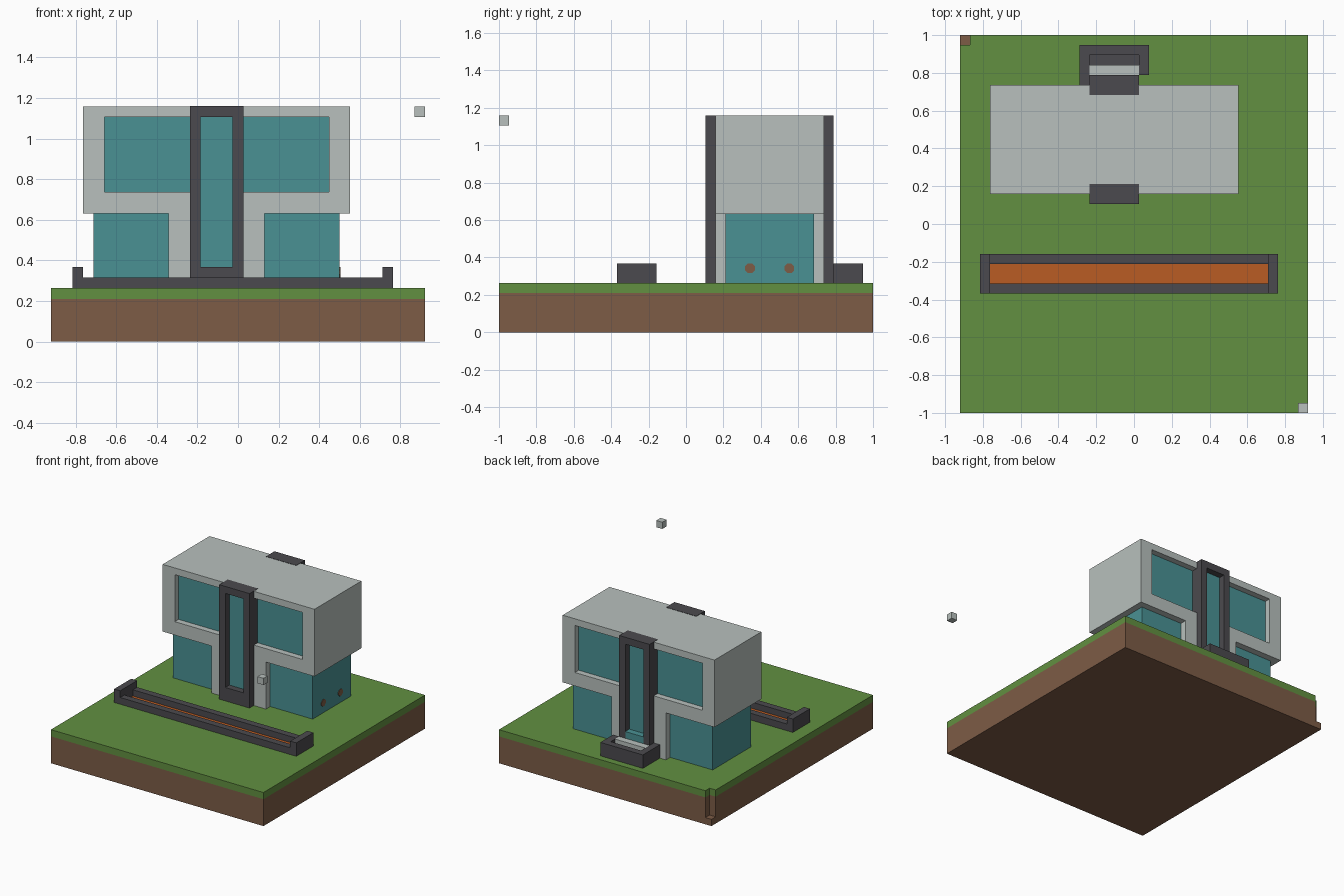
import bpy
import bmesh
import math
from mathutils import Matrix, Vector

cube = bpy.data.objects.get("Cube")
if cube:
    bpy.data.objects.remove(cube, do_unlink=True)

# Everything sits on a grid of small cells, counted from the left front corner
U = 2 / 38
NX, NY = 35, 38
MID_Y = 27.5  # middle line of the house, in cells


def at(x, y, z):
    return Vector(((x - NX / 2) * U, (y - NY / 2) * U, z * U))


def linear(c):
    c /= 255
    return c / 12.92 if c <= 0.04045 else ((c + 0.055) / 1.055) ** 2.4


def material(name, r, g, b):
    m = bpy.data.materials.new(name)
    m.use_nodes = True
    colour = (linear(r), linear(g), linear(b), 1)
    m.diffuse_color = colour
    m.node_tree.nodes["Principled BSDF"].inputs["Base Color"].default_value = colour
    return m


SOIL = material("soil brown", 125, 92, 70)
GRASS = material("grass green", 98, 144, 65)
WALL = material("pale grey", 184, 192, 189)
DARK = material("charcoal", 75, 74, 78)
GLASS = material("teal glass", 74, 145, 148)
BED = material("orange", 186, 92, 35)


def finish(name, bm, mat):
    bmesh.ops.recalc_face_normals(bm, faces=bm.faces)
    mesh = bpy.data.meshes.new(name)
    bm.to_mesh(mesh)
    bm.free()
    mesh.materials.append(mat)
    ob = bpy.data.objects.new(name, mesh)
    bpy.context.collection.objects.link(ob)
    return ob


def prism(name, outline, z0, z1, mat):
    """Flat outline raised from z0 to z1."""
    bm = bmesh.new()
    face = bm.faces.new([bm.verts.new(at(x, y, z0)) for x, y in outline])
    new = bmesh.ops.extrude_face_region(bm, geom=[face])["geom"]
    verts = [v for v in new if isinstance(v, bmesh.types.BMVert)]
    bmesh.ops.translate(bm, verts=verts, vec=(0, 0, (z1 - z0) * U))
    return finish(name, bm, mat)


def box(name, xs, ys, zs, mat):
    (x0, x1), (y0, y1) = xs, ys
    return prism(name, [(x0, y0), (x1, y0), (x1, y1), (x0, y1)], *zs, mat)


def frame(name, outer, inner, depth, place, mat):
    """Rectangular ring; place turns (a, b, depth) into a position."""
    bm = bmesh.new()
    rings = []
    for d in depth:
        for a0, a1, b0, b1 in (outer, inner):
            corners = [(a0, b0), (a1, b0), (a1, b1), (a0, b1)]
            rings.append([bm.verts.new(place(a, b, d)) for a, b in corners])
    for p, q in ((0, 1), (1, 3), (3, 2), (2, 0)):
        for i in range(4):
            j = (i + 1) % 4
            bm.faces.new((rings[p][i], rings[p][j], rings[q][j], rings[q][i]))
    return finish(name, bm, mat)


def upright(a, b, d):
    return at(a, d, b)


# Ground block with one corner cut away above the bottom layer
notched = [(0, 0), (NX, 0), (NX, NY), (1, NY), (1, NY - 1), (0, NY - 1)]
box("soil_base", (0, NX), (0, NY), (0, 1), SOIL)
prism("soil", notched, 1, 4, SOIL)
prism("grass", notched, 4, 5, GRASS)

# House body
box("upper_storey", (3, 28), (23, 32), (12, 22), WALL)
box("lower_storey_glass", (4, 27), (23, 32), (5, 12), GLASS)

# Front and back walls share one layout, reflected about the middle line
for side in ("front", "back"):
    def ys(a, b):
        return (a, b) if side == "front" else (2 * MID_Y - b, 2 * MID_Y - a)

    frame(side + "_wall", (3, 28, 12, 22), (5, 26, 14, 21), ys(22, 23), upright, WALL)
    box(side + "_upper_window", (5, 26), ys(22.9, 23), (14, 21), GLASS)
    box(side + "_pillar", (11, 20), ys(22, 23), (5, 12), WALL)
    frame(side + "_tower_frame", (13, 18, 5, 22.04), (14, 17, 7, 21),
          ys(21, 23), upright, DARK)
    box(side + "_tower_glass", (14, 17), ys(21.95, 23), (7, 21), GLASS)

# Round vents low on the side glass
for i, y in enumerate((25.5, 29.5)):
    bm = bmesh.new()
    turn = Matrix.Rotation(math.pi / 2, 4, "Y") @ Matrix.Rotation(math.pi / 8, 4, "Z")
    bmesh.ops.create_cone(bm, cap_ends=True, segments=8, radius1=0.028, radius2=0.028,
                          depth=0.008, matrix=Matrix.Translation(at(27, y, 6.5)) @ turn)
    finish(f"side_vent_{i + 1}", bm, SOIL)

# Long front planter with raised ends
frame("planter_rim", (2, 32, 12, 16), (3, 31, 13, 15), (5, 6), at, DARK)
box("planter_bed", (3, 31), (13, 15), (5, 5.08), BED)
for name, x in (("right", 2), ("left", 31)):
    box("planter_end_" + name, (x, x + 1), (12, 16), (6, 7), DARK)

# Small basin behind the house
prism("basin_wall", [(12, 33), (13, 33), (13, 36), (18, 36), (18, 34), (19, 34),
                     (19, 37), (12, 37)], 5, 7, DARK)
box("basin_floor", (13, 18), (35, 36), (5, 6), DARK)
box("basin_step", (13, 18), (34, 35), (5, 7), WALL)
box("basin_spout", (14, 17), (33, 34), (7, 8), GLASS)

# Small cube floating above the front corner
box("floating_cube", (34, 35), (0, 1), (21, 22), WALL)
